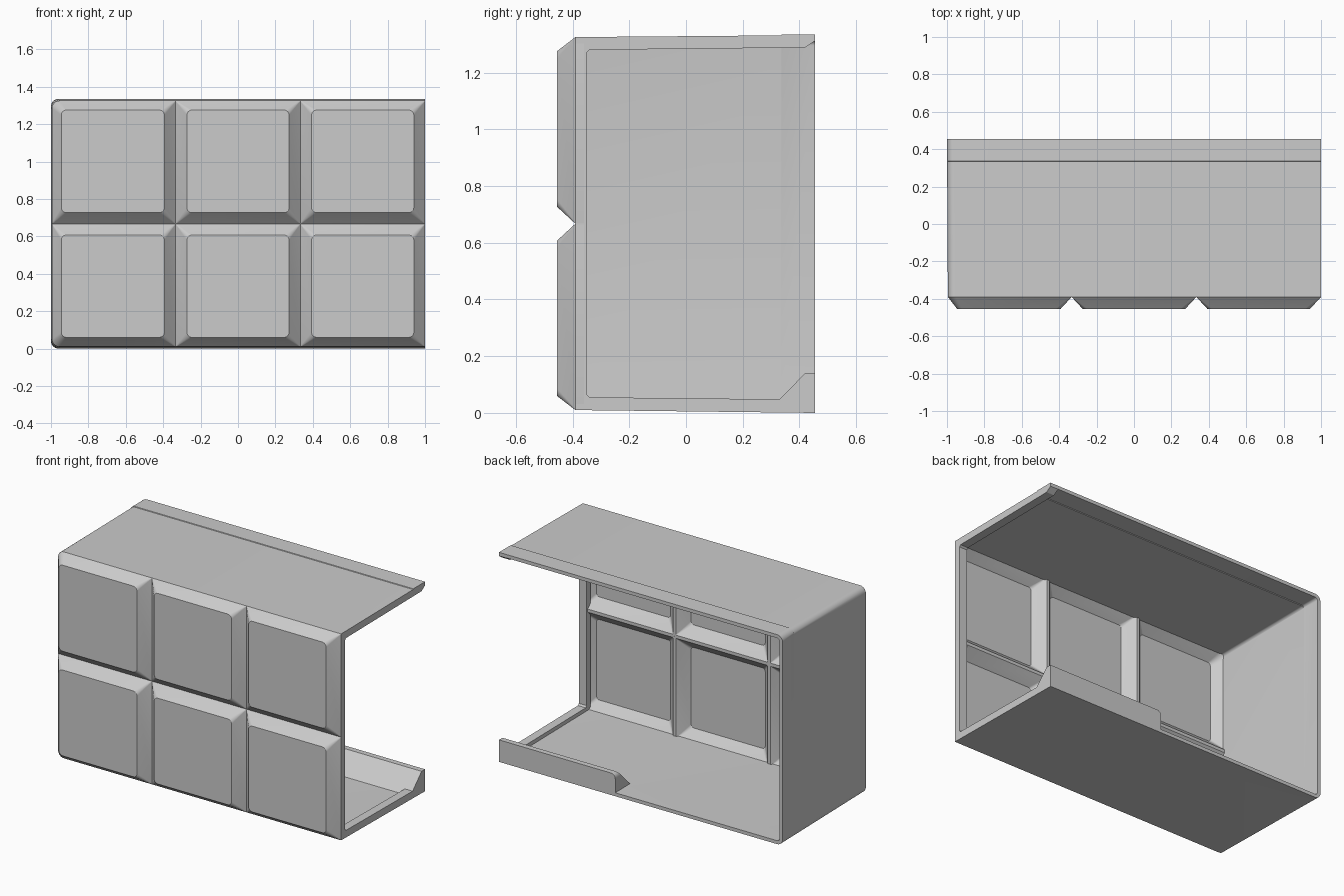
import bpy, bmesh
from math import sin, cos, pi, radians

cube = bpy.data.objects.get("Cube")
if cube:
    bpy.data.objects.remove(cube, do_unlink=True)

grey = bpy.data.materials.new("plain_grey")
grey.use_nodes = True
grey.diffuse_color = (0.6, 0.6, 0.6, 1)
grey.node_tree.nodes["Principled BSDF"].inputs["Base Color"].default_value = (0.6, 0.6, 0.6, 1)

BACK, FACE, GROOVE = 0.455, -0.455, -0.39
TOP, BOTTOM, LEFT = 1.325, 0.01, -0.995
CORNER = 0.04


def finish(name, bm):
    """Turn a bmesh into a shaded object."""
    bmesh.ops.recalc_face_normals(bm, faces=bm.faces)
    mesh = bpy.data.meshes.new(name)
    bm.to_mesh(mesh)
    bm.free()
    mesh.materials.append(grey)
    obj = bpy.data.objects.new(name, mesh)
    bpy.context.collection.objects.link(obj)
    bpy.ops.object.select_all(action="DESELECT")
    obj.select_set(True)
    bpy.context.view_layer.objects.active = obj
    bpy.ops.object.shade_smooth_by_angle(angle=radians(30))
    return obj


def loft(rings):
    """Join matching closed rings into one capped solid."""
    bm = bmesh.new()
    rows = [[bm.verts.new(p) for p in ring] for ring in rings]
    n = len(rows[0])
    for a, b in zip(rows, rows[1:]):
        for i in range(n):
            j = (i + 1) % n
            bm.faces.new((a[i], a[j], b[j], b[i]))
    bm.faces.new(rows[0])
    bm.faces.new(rows[-1])
    return bm


def arc(cx, cz, r, start, steps=6):
    """Quarter arc, counter-clockwise from the start angle."""
    angles = [start + pi / 2 * i / steps for i in range(steps + 1)]
    return [(cx + r * cos(a), cz + r * sin(a)) for a in angles]


def rounded_rect(x0, x1, z0, z1, radii, y):
    """Ring in the xz plane; radii for right-top, left-top, left-bottom, right-bottom."""
    a, b, c, d = radii
    pts = (arc(x1 - a, z1 - a, a, 0) + arc(x0 + b, z1 - b, b, pi / 2)
           + arc(x0 + c, z0 + c, c, pi) + arc(x1 - d, z0 + d, d, 3 * pi / 2))
    return [(x, y, z) for x, z in pts]


# Outer casing: C-shaped section, drafted towards the back, small step on the top
def casing_ring(y, side, rise, t=0.022):
    def path(x, z0, z1, r):
        return ([(1, z1)] + arc(x + r, z1 - r, r, pi / 2)
                + arc(x + r, z0 + r, r, pi) + [(1, z0)])
    outer = path(LEFT - side, BOTTOM - 2 * side, TOP + rise, CORNER)
    inner = path(LEFT - side + t, BOTTOM - 2 * side + t, TOP + rise - t, CORNER - t)
    return [(x, y, z) for x, z in outer + inner[::-1]]


finish("casing", loft([casing_ring(GROOVE, 0, 0),
                       casing_ring(0.335, 0.0043, 0.006),
                       casing_ring(0.337, 0.0043, 0.01),
                       casing_ring(BACK, 0.005, 0.01)]))

# Front panels: raised cushions with hollow backs
columns = [LEFT, -1 / 3, 1 / 3, 1]
rows = [BOTTOM, 0.667, TOP]
for row, row_name in enumerate(("lower", "upper")):
    for col, col_name in enumerate(("right", "middle", "left")):
        x0, x1 = columns[col:col + 2]
        z0, z1 = rows[row:row + 2]
        sharp = 0.003
        base = [sharp,
                CORNER if col == 0 and row == 1 else sharp,
                CORNER if col == 0 and row == 0 else sharp,
                sharp]

        def ring(inset, y, radii, edge=0):
            """Cell outline moved inwards, slightly less at the casing edges."""
            return rounded_rect(x0 + inset - edge * (col == 0), x1 - inset,
                                z0 + inset - edge * (row == 0),
                                z1 - inset + edge * (row == 1), radii, y)

        finish(f"{row_name}_{col_name}_panel", loft([
            ring(0.072, -0.425, [0.02] * 4),
            ring(0.01, -0.36, base),
            ring(0, -0.36, base),
            ring(0, GROOVE, base),
            ring(0.06, FACE, [0.027] * 4, 0.01)]))


# Parts with a constant section along x
def extrude_x(name, profile, x0, x1, bevel=None):
    bm = loft([[(x, y, z) for y, z in profile] for x in (x0, x1)])
    if bevel:
        edges = [e for e in bm.edges
                 if all(abs(v.co.x - x0) < 1e-4 and abs(v.co.z - bevel) < 1e-4 for v in e.verts)]
        bmesh.ops.bevel(bm, geom=edges, offset=0.03, segments=4, profile=0.5, affect="EDGES")
    return finish(name, bm)


# Frame around the open side
extrude_x("open_side_rim", [
    (GROOVE, BOTTOM), (BACK, 0), (BACK, 0.14), (0.42, 0.14), (0.33, 0.048),
    (-0.34, 0.055), (-0.35, 0.065), (-0.35, 1.27), (-0.34, 1.28),
    (0.42, 1.288), (BACK, 1.312), (BACK, 1.335), (0.335, 1.331), (GROOVE, TOP)], 0.945, 1)

# Sloped lip along part of the back edge of the floor
extrude_x("back_lip", [(0.3, 0.015), (BACK, 0.004), (BACK, 0.14), (0.42, 0.14)],
          0.18, 0.999, bevel=0.14)
